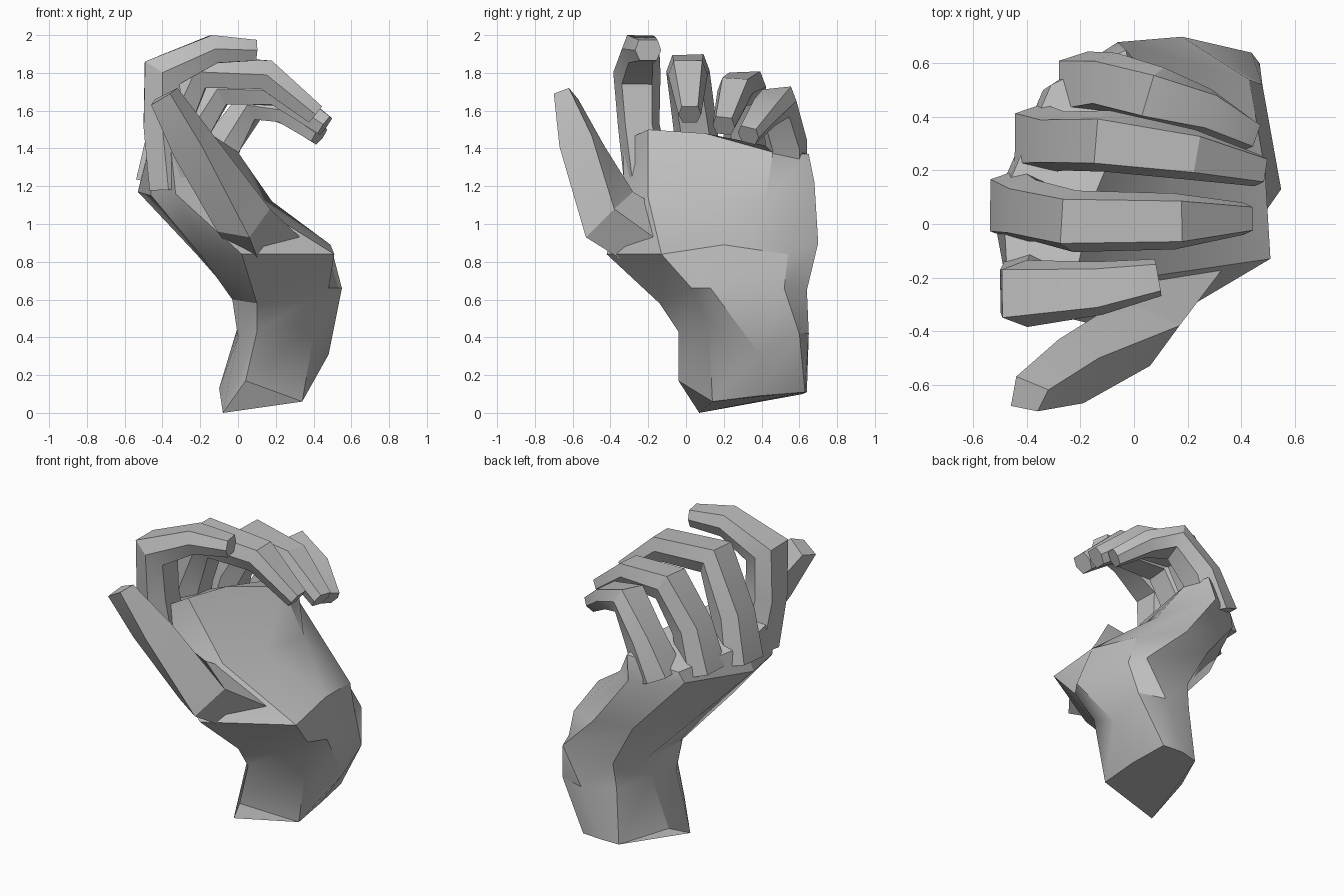
import bpy, bmesh, math
from mathutils import Vector

cube = bpy.data.objects.get("Cube")
if cube:
    bpy.data.objects.remove(cube, do_unlink=True)

grey = bpy.data.materials.new("plain grey")
grey.use_nodes = True
COLOUR = (0.52, 0.52, 0.52, 1)
grey.diffuse_color = COLOUR
grey.node_tree.nodes["Principled BSDF"].inputs["Base Color"].default_value = COLOUR


def loft(name, rings):
    """Skin a closed, capped surface over rings with equal point counts."""
    bm = bmesh.new()
    loops = [[bm.verts.new(p) for p in ring] for ring in rings]
    n = len(loops[0])
    for a, b in zip(loops, loops[1:]):
        for i in range(n):
            j = (i + 1) % n
            bm.faces.new((a[i], a[j], b[j], b[i]))
    bm.faces.new(loops[0][::-1])
    bm.faces.new(loops[-1])
    bmesh.ops.recalc_face_normals(bm, faces=bm.faces)
    mesh = bpy.data.meshes.new(name)
    bm.to_mesh(mesh)
    bm.free()
    mesh.materials.append(grey)
    obj = bpy.data.objects.new(name, mesh)
    bpy.context.collection.objects.link(obj)
    bpy.ops.object.select_all(action='DESELECT')
    obj.select_set(True)
    bpy.context.view_layer.objects.active = obj
    bpy.ops.object.shade_smooth_by_angle(angle=math.radians(28))
    return obj


# Finger cross-section: (sideways, towards palm), in widths and thicknesses
SECTION = [(-.36, -.5), (.36, -.5), (.5, 0), (.32, .5), (-.32, .5), (-.5, 0)]


def finger(name, joints):
    """Sweep the section along joints given as (x, y, z, width, thickness)."""
    centres = [Vector(j[:3]) for j in joints]
    rings = []
    for i, (c, joint) in enumerate(zip(centres, joints)):
        before, after = centres[max(i - 1, 0)], centres[min(i + 1, len(joints) - 1)]
        along = Vector()
        for d in (c - before, after - c):
            if d.length:
                along += d.normalized()
        along.normalize()
        side = Vector((0, 1, 0))
        side = (side - side.dot(along) * along).normalized()
        palmward = side.cross(along)
        w, t = joint[3:]
        rings.append([c + side * (u * w) + palmward * (v * t) for u, v in SECTION])
    return loft(name, rings)


# Wrist and palm: each ring runs from the thumb side of the back, across the palm, and home
loft("wrist_and_palm", [
    [(-.08, .07, 0), (.04, -.04, .17), (.34, .14, .06), (.33, .38, .09),
     (.30, .63, .11), (.16, .64, .11), (.05, .62, .10), (-.10, .32, .13)],
    [(0, .10, .40), (.10, -.04, .43), (.41, .12, .47), (.48, .39, .31),
     (.47, .60, .42), (.30, .65, .42), (.08, .60, .45), (0, .36, .46)],
    [(-.03, .08, .60), (.10, -.14, .58), (.48, .03, .66), (.55, .13, .66),
     (.48, .52, .66), (.44, .64, .65), (.10, .61, .61), (-.01, .42, .60)],
    [(-.20, -.20, .84), (.02, -.42, .84), (.51, -.13, .84), (.49, .20, .89),
     (.43, .54, .84), (.18, .70, .90), (-.05, .62, .88), (-.22, .20, .84)],
    [(-.46, -.23, 1.15), (-.33, -.33, 1.16), (.03, -.20, 1.14), (.12, .12, 1.13),
     (.18, .42, 1.12), (-.06, .68, 1.22), (-.34, .50, 1.21), (-.53, .06, 1.17)],
    [(-.47, -.26, 1.40), (-.36, -.33, 1.44), (-.22, -.20, 1.50), (-.15, .10, 1.48),
     (0, .46, 1.38), (-.03, .65, 1.37), (-.31, .52, 1.28), (-.49, .10, 1.34)],
])

# Thumb, from its root inside the palm to the tip
loft("thumb", [
    [(.02, -.20, .78), (.12, -.29, .78), (.36, -.13, .90), (.10, 0, 1.00)],
    [(-.11, -.44, .96), (.06, -.53, .93), (.17, -.38, 1.08), (-.04, -.28, 1.17)],
    [(-.34, -.59, 1.36), (-.19, -.67, 1.41), (-.13, -.50, 1.47), (-.28, -.43, 1.41)],
    [(-.46, -.68, 1.63), (-.36, -.70, 1.69), (-.32, -.62, 1.72), (-.44, -.57, 1.66)],
])

# Four fingers curling over the palm
finger("index_finger", [
    (-.37, -.20, 1.20, .25, .20), (-.40, -.25, 1.52, .22, .20),
    (-.40, -.26, 1.80, .25, .22), (-.13, -.24, 1.925, .20, .15),
    (.09, -.20, 1.92, .14, .11)])
finger("middle_finger", [
    (-.43, .07, 1.22, .27, .22), (-.37, .05, 1.50, .23, .21),
    (-.22, .01, 1.81, .23, .20), (.15, .01, 1.79, .21, .16),
    (.41, .02, 1.58, .12, .11)])
finger("ring_finger", [
    (-.34, .32, 1.22, .26, .22), (-.26, .31, 1.48, .22, .20),
    (-.10, .31, 1.72, .23, .19), (.21, .26, 1.70, .19, .15),
    (.46, .20, 1.52, .12, .11)])
finger("little_finger", [
    (-.17, .52, 1.22, .25, .24), (-.07, .53, 1.44, .22, .19),
    (.08, .48, 1.64, .22, .17), (.26, .42, 1.59, .18, .13),
    (.43, .33, 1.47, .12, .10)])
